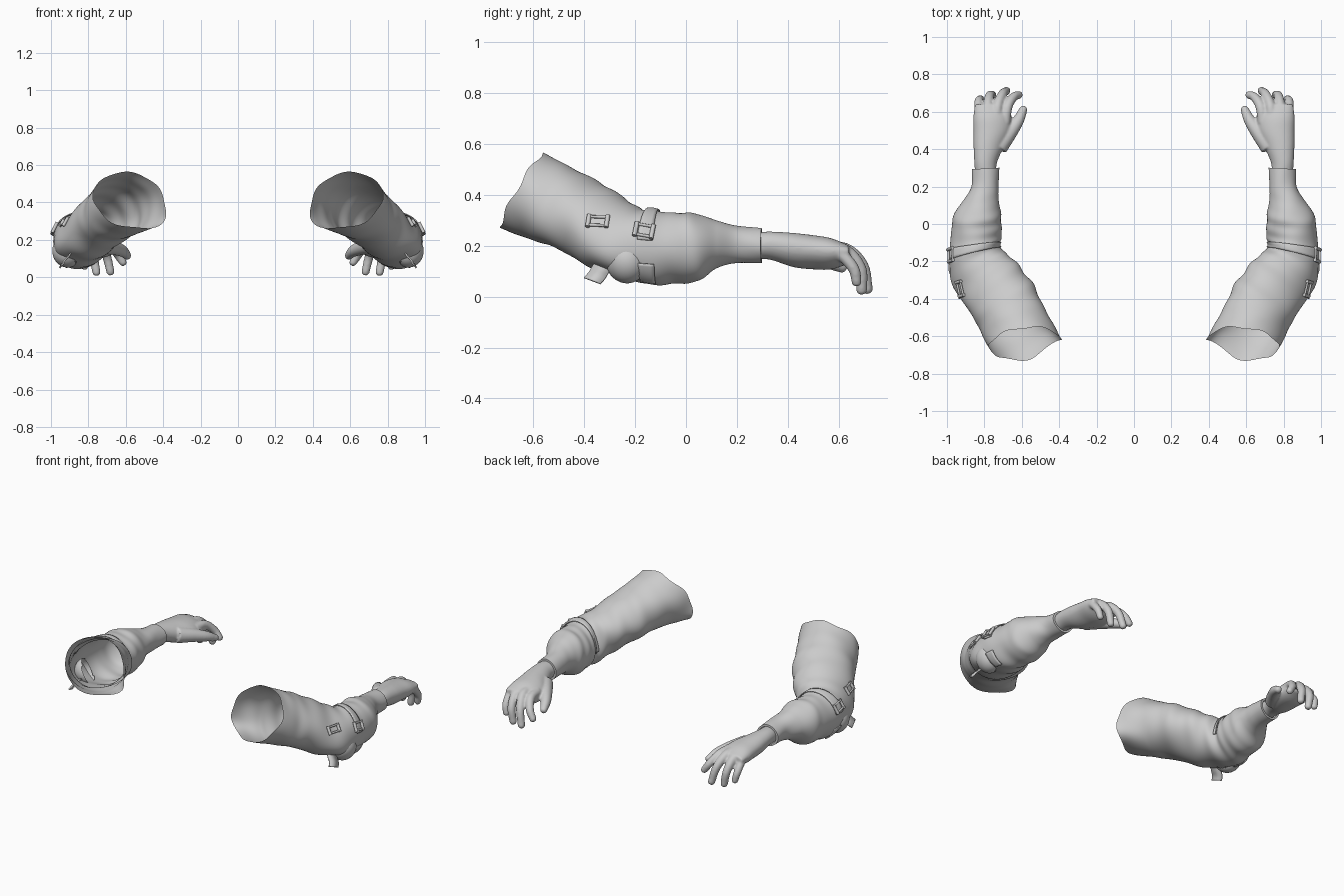
import bpy, bmesh, math
from mathutils import Vector, Matrix

if "Cube" in bpy.data.objects:
    bpy.data.objects.remove(bpy.data.objects["Cube"])

grey = bpy.data.materials.new("plain grey")
grey.diffuse_color = (0.6, 0.6, 0.6, 1)
grey.use_nodes = True
grey.node_tree.nodes["Principled BSDF"].inputs["Base Color"].default_value = grey.diffuse_color


def finish(name, bm, remesh=0, thick=0, angle=50):
    """Turn a bmesh into a mirrored, smooth shaded object."""
    me = bpy.data.meshes.new(name)
    bm.to_mesh(me)
    bm.free()
    ob = bpy.data.objects.new(name, me)
    bpy.context.collection.objects.link(ob)
    me.materials.append(grey)
    if remesh:
        r = ob.modifiers.new("blend", 'REMESH')
        r.mode, r.voxel_size, r.use_smooth_shade = 'VOXEL', remesh, True
        s = ob.modifiers.new("soften", 'SMOOTH')
        s.factor, s.iterations = 0.5, 8
    if thick:
        t = ob.modifiers.new("thickness", 'SOLIDIFY')
        t.thickness, t.offset = thick, 1
    m = ob.modifiers.new("other_arm", 'MIRROR')
    m.use_mirror_merge = False
    bpy.context.view_layer.objects.active = ob
    ob.select_set(True)
    bpy.ops.object.shade_smooth_by_angle(angle=math.radians(angle))
    ob.select_set(False)
    return ob


def spline(pts, t):
    """Catmull-Rom value at t through a list of vectors."""
    n = len(pts) - 1
    i = max(0, min(int(t), n - 1))
    f = t - i
    b, c = pts[i], pts[i + 1]
    a = pts[i - 1] if i else b * 2 - c
    d = pts[i + 2] if i + 2 <= n else c * 2 - b
    return 0.5 * (2 * b + (c - a) * f + (2 * a - 5 * b + 4 * c - d) * f * f
                  + (3 * b - a - 3 * c + d) * f ** 3)


def loft(bm, rows, closed=True, caps=False):
    """Skin rows of points with quads."""
    vs = [[bm.verts.new(p) for p in r] for r in rows]
    n = len(vs[0])
    for r, q in zip(vs, vs[1:]):
        for j in range(n if closed else n - 1):
            k = (j + 1) % n
            bm.faces.new((r[j], r[k], q[k], q[j]))
    if caps:
        bm.faces.new(vs[0][::-1])
        bm.faces.new(vs[-1])
    bmesh.ops.recalc_face_normals(bm, faces=bm.faces[:])


# Sleeve sections: centre, sideways half axis, upward half axis
V = Vector
SECTIONS = [
    ((.583, -.64, .415), (.188, -.028, 0), (.025, .083, .147)),
    ((.64, -.53, .365), (.174, -.055, 0), (.015, .072, .143)),
    ((.70, -.413, .315), (.162, -.083, 0), (.01, .06, .137)),
    ((.787, -.287, .24), (.154, -.077, 0), (0, .05, .135)),
    ((.85, -.16, .195), (.138, -.035, 0), (0, .01, .143)),
    ((.843, -.05, .19), (.133, 0, 0), (0, 0, .140)),
    ((.838, .04, .195), (.130, 0, 0), (0, -.01, .133)),
    ((.82, .12, .205), (.096, 0, 0), (0, 0, .093)),
    ((.797, .20, .205), (.073, 0, 0), (0, 0, .074)),
    ((.793, .297, .20), (.072, -.004, 0), (0, 0, .068)),
]
CENTRE, SIDE, UP = [[V(s[i]) for s in SECTIONS] for i in range(3)]


def cloth(t, a, lift=0.0, folds=1.0):
    """Point on the sleeve at length t and angle a (0 outside, 90 deg top)."""
    c, u, w = spline(CENTRE, t), spline(SIDE, t), spline(UP, t)
    fade = math.exp(-((t - 3.5) / 2.4) ** 2)
    wave = (math.sin(7.5 * t + 2.2 * math.sin(a + .6)) * (.6 - .4 * math.cos(a))
            + .6 * math.sin(4.1 * t - 2 * a) + .4 * math.sin(3 * a + 2.3 * t))
    k = 1 + folds * .032 * fade * wave + folds * .012 * math.sin(4 * a + 3 * t)
    rim = max(0, 1 - t / 1.3)
    # slack lower corner of the shoulder opening, and fullness over the elbow
    da = (a - math.radians(226) + math.pi) % (2 * math.pi) - math.pi
    de = (a + .5 + math.pi) % (2 * math.pi) - math.pi
    corner = rim * math.exp(-(da / .45) ** 2)
    k += .17 * corner
    k += .10 * math.exp(-((t - 3.45) / .5) ** 2 - (de / .5) ** 2)
    d = u * math.cos(a) + w * math.sin(a)
    p = c + d * k + d.normalized() * lift + V((0, .065, -.01)) * corner
    return p + V((.4, .8, -.4)) * rim * .007 * math.sin(6 * a + 1)


# Sleeve: open shell with an uneven shoulder rim and a turned-in cuff
bm = bmesh.new()
N, STEPS = 72, 110
ring = [2 * math.pi * j / N for j in range(N)]
rows = [[cloth(9 * i / STEPS, a) for a in ring] for i in range(STEPS + 1)]
rows.append([CENTRE[-1] + (p - CENTRE[-1]) * .82 for p in rows[-1]])
loft(bm, rows)
finish("sleeve", bm)


# Straps: cloth bands lying on the sleeve
def strap(name, t0, t1, a0, a1):
    bm = bmesh.new()
    n = max(6, int((a1 - a0) / 4))
    loft(bm, [[cloth(t0 + (t1 - t0) * j / 4, math.radians(a0 + (a1 - a0) * i / n), .002)
               for j in range(5)] for i in range(n + 1)], closed=False)
    finish(name, bm, thick=.006, angle=35)


strap("elbow_strap", 4.0, 4.4, 12, 185)
strap("lower_elbow_strap", 4.05, 4.45, -65, -25)


def surface_frame(t, deg, turn):
    """Matrix on the sleeve: x along the arm, y around it, z outward."""
    a = math.radians(deg)
    p = cloth(t, a)
    along = (cloth(t + .1, a, 0, 0) - cloth(t - .1, a, 0, 0)).normalized()
    around = cloth(t, a + .1, 0, 0) - cloth(t, a - .1, 0, 0)
    around = (around - along * around.dot(along)).normalized()
    out = along.cross(around).normalized()
    if out.dot(p - spline(CENTRE, t)) < 0:
        out = -out
    m = Matrix((along, around, out)).transposed().to_4x4()
    m.translation = p
    return m @ Matrix.Rotation(math.radians(turn), 4, 'Z')


# Buckles: frames of round bars with two thicker ends
def bar(bm, m, a, b, r):
    a, b = m @ V(a), m @ V(b)
    q = (b - a).to_track_quat('Z', 'Y').to_matrix().to_4x4()
    bmesh.ops.create_cone(bm, cap_ends=True, segments=12, radius1=r, radius2=r,
                          depth=(b - a).length,
                          matrix=Matrix.Translation((a + b) / 2) @ q)


for name, t, deg, w, h, turn in (("upper_buckle", 2.95, 22, .075, .038, 24),
                                 ("elbow_buckle", 4.15, 27, .066, .045, -4)):
    bm = bmesh.new()
    m = surface_frame(t, deg, turn)
    for s in (-1, 1):
        bar(bm, m, (s * w / 2, -h / 2 - .008, .008), (s * w / 2, h / 2 + .008, .008), .009)
        bar(bm, m, (-w / 2, s * h / 2, .008), (w / 2, s * h / 2, .008), .006)
    finish(name, bm)

# Loose strap end below the elbow, bending away from the sleeve
bm = bmesh.new()
path = [V(p) for p in ((.895, -.325, .12), (.912, -.338, .10), (.93, -.35, .08), (.94, -.368, .06))]
loft(bm, [[spline(path, i / 4) + V((.01, .032, -.012)) * s for s in (-1, 1)]
          for i in range(13)], closed=False)
finish("loose_strap_end", bm, thick=.008, angle=35)

# Elbow pad: outer half of a padded dome
bm = bmesh.new()
bmesh.ops.create_uvsphere(bm, u_segments=32, v_segments=20, radius=1)
bmesh.ops.delete(bm, geom=[v for v in bm.verts if v.co.x < -.15], context='VERTS')
bmesh.ops.transform(bm, verts=bm.verts[:],
                    matrix=Matrix.Translation((.918, -.235, .133))
                    @ Matrix.Rotation(math.radians(-25), 4, 'Z')
                    @ Matrix.Rotation(math.radians(25), 4, 'Y')
                    @ Matrix.Diagonal((.072, .08, .083, 1)))
finish("elbow_pad", bm)

# Hand: palm and fingers blended into one skin
bm = bmesh.new()
PALM = [(.793, .26, .20, .056, .052), (.793, .33, .20, .061, .055), (.775, .42, .183, .083, .066),
        (.758, .50, .174, .100, .066), (.757, .57, .168, .102, .060), (.757, .64, .165, .094, .034)]
rows = []
for i in range(31):
    x, y, z, a = spline([V(p[:4]) for p in PALM], i / 6)
    b = spline([V((p[4], 0, 0)) for p in PALM], i / 6).x
    tilt = .012 * min(1, i / 12)
    rows.append([(x + a * math.cos(q), y, z + b * math.sin(q) + tilt * math.cos(q))
                 for q in (2 * math.pi * j / 32 for j in range(32))])
loft(bm, rows, caps=True)


def finger(points, r0, r1):
    """Round tube along a path with a domed tip, added to the hand."""
    pts = [V(p) for p in points]
    n = len(pts) - 1
    rows, k = [], 24
    for i in range(k + 1):
        t = n * i / k
        d = (spline(pts, min(n, t + .05)) - spline(pts, max(0, t - .05))).normalized()
        u = d.cross(V((1, 0, .2))).normalized()
        w = d.cross(u)
        r = r0 + (r1 - r0) * i / k
        rows.append([spline(pts, t) + (u * math.cos(q) + w * math.sin(q)) * r
                     for q in (math.pi * j / 8 for j in range(16))])
    last, c = rows[-1], pts[-1]
    for f in (.35, .65, .88):
        rows.append([c + (p - c) * math.sqrt(1 - f * f) + d * r1 * f for p in last])
    part = bmesh.new()
    loft(part, rows, caps=True)
    me = bpy.data.meshes.new("finger_part")
    part.to_mesh(me)
    part.free()
    bm.from_mesh(me)
    bpy.data.meshes.remove(me)


finger([(.69, .54, .178), (.677, .625, .172), (.645, .678, .125), (.615, .69, .08)], .030, .021)
finger([(.735, .54, .188), (.729, .63, .182), (.704, .693, .12), (.682, .712, .030)], .030, .022)
finger([(.780, .54, .188), (.782, .625, .178), (.772, .684, .11), (.757, .69, .027)], .030, .022)
finger([(.822, .54, .180), (.829, .605, .168), (.830, .658, .11), (.820, .67, .058)], .027, .020)
finger([(.725, .41, .175), (.667, .485, .16), (.618, .555, .14), (.592, .612, .115)], .050, .022)
finish("hand", bm, remesh=.006)
